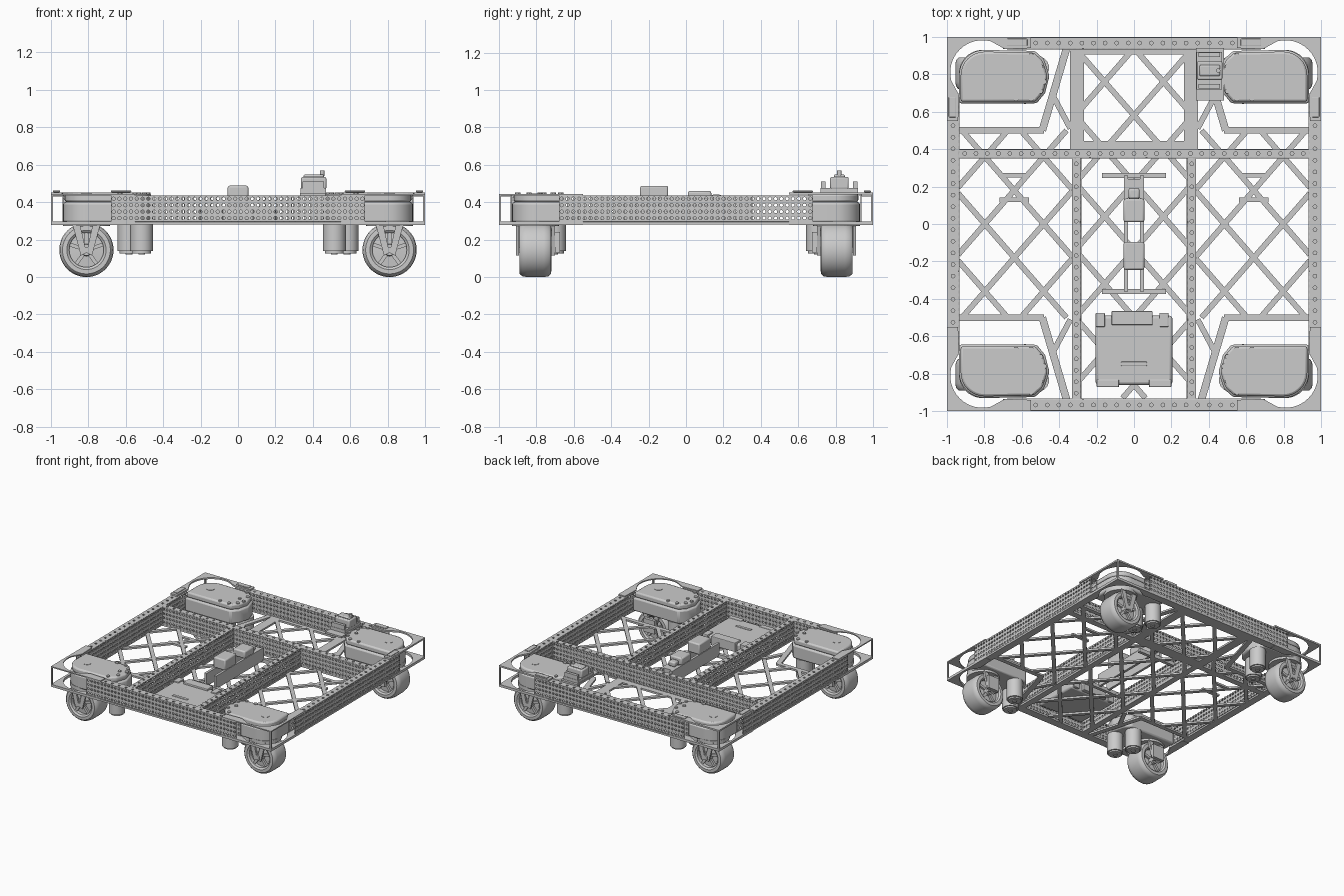
import bpy, bmesh, math
from mathutils import Vector, Matrix

if "Cube" in bpy.data.objects:
    bpy.data.objects.remove(bpy.data.objects["Cube"])


def finish(name, bm, mirror="", bevel=0, smooth=False, solid=0):
    bmesh.ops.recalc_face_normals(bm, faces=bm.faces[:])
    me = bpy.data.meshes.new(name)
    bm.to_mesh(me)
    bm.free()
    ob = bpy.data.objects.new(name, me)
    bpy.context.collection.objects.link(ob)
    if solid:
        ob.modifiers.new("wall", "SOLIDIFY").thickness = solid
    if bevel:
        b = ob.modifiers.new("bevel", "BEVEL")
        b.width, b.segments, b.limit_method = bevel, 2, "ANGLE"
    if mirror:
        m = ob.modifiers.new("mirror", "MIRROR")
        m.use_axis = ("x" in mirror, "y" in mirror, False)
        m.use_mirror_merge = False
    if smooth:
        bpy.ops.object.select_all(action="DESELECT")
        ob.select_set(True)
        bpy.context.view_layer.objects.active = ob
        bpy.ops.object.shade_smooth_by_angle(angle=math.radians(35))
    return ob


def prism(bm, pts, z0, z1):
    f = bm.faces.new([bm.verts.new((x, y, z0)) for x, y in pts])
    r = bmesh.ops.extrude_face_region(bm, geom=[f])
    vs = [v for v in r["geom"] if isinstance(v, bmesh.types.BMVert)]
    bmesh.ops.translate(bm, verts=vs, vec=(0, 0, z1 - z0))
    if f not in bm.faces[:]:
        return
    # keep the starting cap


def box(bm, x0, x1, y0, y1, z0, z1):
    m = Matrix.Translation(((x0 + x1) / 2, (y0 + y1) / 2, (z0 + z1) / 2))
    bmesh.ops.create_cube(bm, size=1, matrix=m @ Matrix.Diagonal((x1 - x0, y1 - y0, z1 - z0, 1)))


def strip(bm, p, q, w, z0=.28, z1=.295):
    p, q = Vector(p), Vector(q)
    n = (q - p).orthogonal().normalized() * w / 2
    prism(bm, [p + n, q + n, q - n, p - n], z0, z1)


def cyl(bm, x, y, r, z0, z1, n=24):
    bmesh.ops.create_cone(bm, cap_ends=True, segments=n, radius1=r, radius2=r, depth=z1 - z0,
                          matrix=Matrix.Translation((x, y, (z0 + z1) / 2)))


def lathe(bm, prof, centre, n=48):
    # profile of (radius, y offset) spun about the y axis
    c = Vector(centre)
    vs = [bm.verts.new(c + Vector((r, h, 0))) for r, h in prof]
    es = [bm.edges.new(p) for p in zip(vs, vs[1:])]
    bmesh.ops.spin(bm, geom=vs + es, cent=c, axis=(0, 1, 0), angle=2 * math.pi, steps=n)
    bmesh.ops.remove_doubles(bm, verts=bm.verts[:], dist=1e-4)


def arc(cx, cy, r, a0, a1, n=12):
    return [(cx + r * math.cos(math.radians(a0 + (a1 - a0) * i / n)),
             cy + r * math.sin(math.radians(a0 + (a1 - a0) * i / n))) for i in range(n + 1)]


def panel(bm, o, u, v, nu, nv, r):
    # flat sheet with a grid of octagonal holes
    o, u, v = Vector(o), Vector(u), Vector(v)
    a, b, du, dv = u / nu, v / nv, u.normalized(), v.normalized()
    ring = [(1, 0), (1, 1), (0, 1), (-1, 1), (-1, 0), (-1, -1), (0, -1), (1, -1)]
    for i in range(nu):
        for j in range(nv):
            c = o + a * (i + .5) + b * (j + .5)
            out = [bm.verts.new(c + a * p * .5 + b * q * .5) for p, q in ring]
            inn = [bm.verts.new(c + (du * p + dv * q) * r / math.hypot(p, q)) for p, q in ring]
            for k in range(8):
                l = (k + 1) % 8
                bm.faces.new((out[k], out[l], inn[l], inn[k]))


def tube(name, x0, x1, y0, y1, mirror="", z0=.298, z1=.436):
    bm = bmesh.new()
    along_x = x1 - x0 > y1 - y0
    u = Vector((x1 - x0, 0, 0)) if along_x else Vector((0, y1 - y0, 0))
    w = Vector((0, y1 - y0, 0)) if along_x else Vector((x1 - x0, 0, 0))
    h, o = Vector((0, 0, z1 - z0)), Vector((x0, y0, z0))
    n = int(u.length / .06)
    for start in (o, o + w):
        panel(bm, start, u, h, 2 * n, 4, .009)
    for start in (o, o + h):
        panel(bm, start, u, w, n, 1, .01)
    bmesh.ops.remove_doubles(bm, verts=bm.verts[:], dist=5e-4)
    finish(name, bm, mirror, solid=.006)


# perforated frame tubes
tube("front_back_tube", -.68, .68, .938, .996, "y")
tube("side_tube", .938, .996, -.68, .68, "x")
tube("cross_tube", -.935, .935, .355, .398)
tube("long_tube", .288, .33, -.935, .352, "x")

# corner gussets with an arc cut around each wheel module
gusset = [(1, .55), (1, 1), (.55, 1), (.55, .94), (.69, .935)] + arc(.81, .81, .172, 105, -15) + [(.935, .69), (.94, .55)]
bm = bmesh.new()
prism(bm, gusset, .278, .298)
for x, y in ((.996, .996),):
    box(bm, x - .008, x + .004, y - .008, y + .004, .298, .44)
finish("lower_corner_plate", bm, "xy")
bm = bmesh.new()
prism(bm, gusset, .44, .453)
finish("back_top_corner_plate", bm, "x")
bm = bmesh.new()
prism(bm, [(x, -y) for x, y in gusset], .436, .445)
finish("front_top_corner_plate", bm, "x")
bm = bmesh.new()
box(bm, .57, .68, .95, .99, .453, .462)
box(bm, .95, .99, .57, .68, .453, .462)
finish("gusset_clamp", bm, "x", .006)

# lattice belly pan
SLOPE, STEP = .18 / .157, .36


def lattice(bm, x0, x1, y0, y1, nx, ny, w=.03):
    for s in (SLOPE, -SLOPE):
        for k in range(-8, 9):
            c = ny - s * nx + k * STEP
            lo, hi = sorted(((y0 - c) / s, (y1 - c) / s))
            a, b = max(x0, lo), min(x1, hi)
            if b - a > .04:
                strip(bm, (a, s * a + c), (b, s * b + c), w)


bm = bmesh.new()
lattice(bm, .33, .94, -.5, .5, .64, -.18)
for y in (-.5, .5):
    strip(bm, (.48, y), (.95, y), .035)
    strip(bm, (.49, y), (.36, math.copysign(.94, y)), .04)
    strip(bm, (.34, y * 1.02), (.43, y * 1.36), .03)
for y in (.13, .26):
    strip(bm, (.56, y), (.72, y), .025)
strip(bm, (.305, .4), (.305, .95), .075)
strip(bm, (.305, -.95), (.305, .4), .05)
strip(bm, (.967, -.7), (.967, .7), .06)
finish("side_belly_lattice", bm, "x")
bm = bmesh.new()
lattice(bm, -.29, .29, .42, .94, 0, .58)
lattice(bm, -.29, .29, -.93, .36, 0, -.14)
for y, w, x in ((.4, .085, .34), (.967, .065, .7), (-.967, .065, .7), (.375, .05, .95), (.92, .03, .3)):
    strip(bm, (-x, y), (x, y), w)
finish("centre_belly_lattice", bm)

# gearbox housing over each wheel
body = [(.52, .645), (.935, .645)] + arc(.80, .795, .135, 0, 90, 8) + [(.53, .925), (.48, .88), (.452, .79), (.475, .70)]
cx, cy = .71, .785
bm = bmesh.new()
prism(bm, body, .29, .40)
prism(bm, [(cx + (x - cx) * .96, cy + (y - cy) * .94) for x, y in body], .40, .445)
finish("module_housing", bm, "xy", .012, True)
bm = bmesh.new()
for x, y in ((.48, .76), (.50, .84), (.55, .90), (.50, .71), (.55, .67), (.63, .67), (.53, .78)):
    cyl(bm, x, y, .014, .44, .452, 10)
cyl(bm, .81, .80, .03, .44, .447, 16)
finish("housing_bolt", bm, "xy")

# paired motors hanging below
bm = bmesh.new()
for x, y in ((.515, .835), (.583, .703)):
    cyl(bm, x, y, .061, .138, .292, 28)
    cyl(bm, x, y, .05, .126, .138, 28)
    cyl(bm, x, y, .018, .12, .126, 12)
finish("drive_motor", bm, "xy", 0, True)

# wheels
bm = bmesh.new()
lathe(bm, [(.092, -.05), (.092, -.075), (.105, -.085), (.128, -.084), (.141, -.07), (.145, -.045), (.145, .045),
           (.141, .07), (.128, .084), (.105, .085), (.092, .075), (.092, .05), (.092, -.05)], (.81, .805, .145))
finish("tyre", bm, "xy", 0, True)
bm = bmesh.new()
lathe(bm, [(.001, -.08), (.03, -.08), (.034, -.05), (.093, -.045), (.093, .045), (.034, .05), (.03, .08), (.001, .08)],
      (.81, .805, .145), 32)
for k in range(5):
    m = Matrix.Translation((.81, .805, .145)) @ Matrix.Rotation(k * math.tau / 5, 4, "Y")
    m = m @ Matrix.Translation((0, 0, .06)) @ Matrix.Diagonal((.02, .13, .07, 1))
    bmesh.ops.create_cube(bm, size=1, matrix=m)
finish("wheel_hub", bm, "xy", 0, True)

# forks and steering ring
bm = bmesh.new()
for y, t in ((.700, .018), (.893, .016)):
    for side in (-1, 1):
        quad = [(.81 + side * a, z) for a, z in ((.075, .285), (.035, .285), (0, .13), (.03, .115))]
        lo = [bm.verts.new((x, y, z)) for x, z in quad]
        hi = [bm.verts.new((x, y + t, z)) for x, z in quad]
        bm.faces.new(lo)
        bm.faces.new(hi)
        for i in range(4):
            j = (i + 1) % 4
            bm.faces.new((lo[i], lo[j], hi[j], hi[i]))
box(bm, .76, .86, .675, .70, .13, .24)
box(bm, .79, .83, .69, .91, .13, .16)
cyl(bm, .81, .805, .125, .272, .30, 40)
finish("wheel_fork", bm, "xy")

# control box at the front
bm = bmesh.new()
box(bm, -.205, .205, -.86, -.49, .295, .36)
finish("control_box", bm, "", .015, True)
bm = bmesh.new()
box(bm, -.12, .10, -.54, -.465, .30, .375)
for x in (-.18, .16):
    box(bm, x - .025, x + .025, -.55, -.475, .30, .37)
box(bm, -.07, .07, -.76, -.735, .355, .366)
for x in (-.14, .14):
    box(bm, x - .06, x + .06, -.872, -.83, .30, .364)
finish("control_box_connector", bm, "", .006)

# centre rail with small electronics
bm = bmesh.new()
for y in (.26, -.36):
    box(bm, -.17, .17, y - .013, y + .013, .28, .31)
for x in (-.043, .043):
    box(bm, x - .01, x + .01, -.36, .26, .295, .40)
box(bm, -.04, .04, .14, .24, .36, .40)
finish("centre_rail", bm)
bm = bmesh.new()
box(bm, -.055, .055, -.245, -.095, .40, .488)
box(bm, -.055, .055, .01, .135, .40, .46)
box(bm, -.03, .03, .135, .19, .40, .44)
finish("rail_module", bm, "", .01, True)

# sensor on the back right bracket
bm = bmesh.new()
box(bm, .33, .48, .66, .94, .436, .45)
box(bm, .335, .47, .72, .92, .45, .475)
for y in (.735, .905):
    box(bm, .345, .46, y - .012, y + .012, .475, .51)
finish("sensor_bracket", bm)
bm = bmesh.new()
box(bm, .337, .472, .77, .87, .47, .535)
box(bm, .35, .46, .79, .85, .53, .548)
finish("sensor_body", bm, "", .008, True)
bm = bmesh.new()
cyl(bm, .45, .82, .012, .54, .57, 12)
finish("sensor_knob", bm, "", 0, True)
